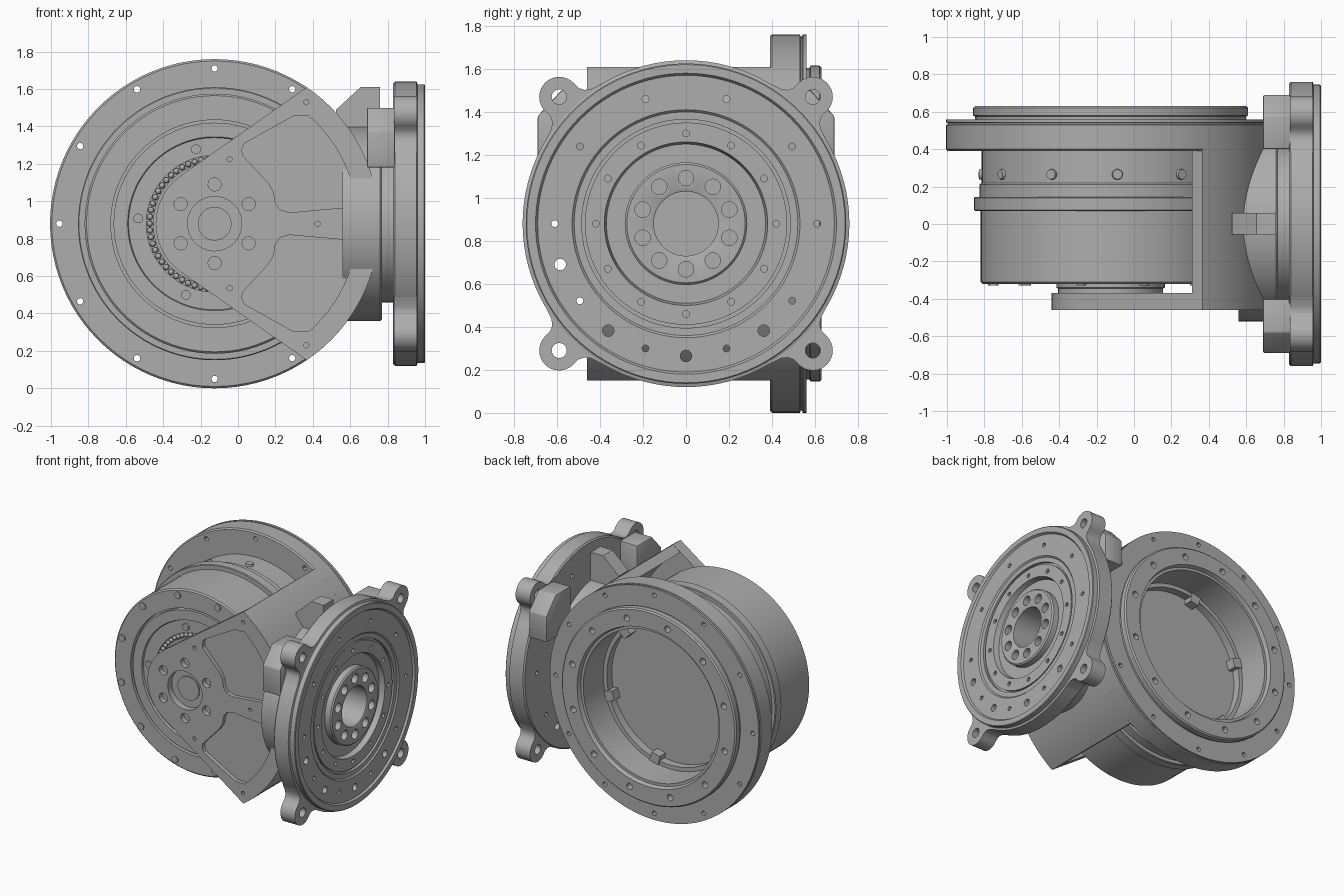
import bpy, bmesh
from math import sin, cos, pi, radians
from mathutils import Matrix, Vector

if "Cube" in bpy.data.objects:
    bpy.data.objects.remove(bpy.data.objects["Cube"])

CX, CZ = -0.125, 0.88          # drum axis runs along y, side flange axis along x
GREY = (0.42, 0.42, 0.42, 1)
metal = bpy.data.materials.new("grey metal")
metal.use_nodes = True
metal.diffuse_color = GREY
metal.node_tree.nodes["Principled BSDF"].inputs["Base Color"].default_value = GREY


def place(axis, u, v, a):
    """Face coordinates u, v and depth a to model space."""
    return Vector((CX + u, a, CZ + v)) if axis == "y" else Vector((a, u, CZ + v))


def polar(r, deg):
    return r * cos(radians(deg)), r * sin(radians(deg))


def arc(r, a, b, n, u=0, v=0):
    pts = [polar(r, a + (b - a) * i / n) for i in range(n + 1)]
    return [(u + p, v + q) for p, q in pts]


def add_prism(bm, axis, outline, a0, a1):
    rings = [[bm.verts.new(place(axis, u, v, a)) for u, v in outline] for a in (a0, a1)]
    n = len(outline)
    bm.faces.new(rings[0])
    bm.faces.new(rings[1][::-1])
    for i in range(n):
        j = (i + 1) % n
        bm.faces.new((rings[0][j], rings[0][i], rings[1][i], rings[1][j]))


def add_rods(bm, axis, radius, centres, a0, a1, n=20):
    for u, v in centres:
        add_prism(bm, axis, arc(radius, 0, 360 - 360 / n, n - 1, u, v), a0, a1)


def add_lathe(bm, axis, profile, n=96):
    rings = []
    for r, a in profile:
        rings.append([bm.verts.new(place(axis, *polar(r, 360 * i / n), a)) for i in range(n)])
    for k, ring in enumerate(rings):
        nxt = rings[(k + 1) % len(rings)]
        if profile[k][0] == profile[(k + 1) % len(rings)][0] == 0:
            continue
        for i in range(n):
            j = (i + 1) % n
            bm.faces.new((ring[i], ring[j], nxt[j], nxt[i]))
    bmesh.ops.remove_doubles(bm, verts=bm.verts, dist=1e-5)


def ring(r, n, start=0):
    return [polar(r, start + 360 * i / n) for i in range(n)]


def finish(name, bm, cutter=None, bevel=0):
    def to_object(label, b):
        bmesh.ops.dissolve_degenerate(b, edges=b.edges, dist=1e-6)
        bmesh.ops.recalc_face_normals(b, faces=b.faces)
        mesh = bpy.data.meshes.new(label)
        b.to_mesh(mesh)
        b.free()
        mesh.materials.append(metal)
        o = bpy.data.objects.new(label, mesh)
        bpy.context.collection.objects.link(o)
        return o
    ob = to_object(name, bm)
    bpy.ops.object.select_all(action="DESELECT")
    bpy.context.view_layer.objects.active = ob
    ob.select_set(True)
    if bevel:
        m = ob.modifiers.new("bevel", "BEVEL")
        m.width, m.segments = bevel, 2
        bpy.ops.object.modifier_apply(modifier="bevel")
    if cutter:
        c = to_object("cutter", cutter)
        c.hide_render = True
        m = ob.modifiers.new("holes", "BOOLEAN")
        m.object, m.operation, m.solver = c, "DIFFERENCE", "EXACT"
        bpy.ops.object.modifier_apply(modifier="holes")
        bpy.data.objects.remove(c)
    bpy.ops.object.shade_smooth_by_angle(angle=radians(30))
    return ob


# Drum housing: stepped front face, bands, rear flange and open rear cavity
drum = bmesh.new()
add_lathe(drum, "y", [
    (0, -.30), (.33, -.30), (.33, -.27), (.365, -.27), (.365, -.30), (.46, -.30), (.465, -.315),
    (.54, -.315), (.54, -.28), (.555, -.28), (.555, -.32), (.685, -.32), (.695, -.31), (.695, .07),
    (.725, .07), (.73, .075), (.73, .14), (.725, .145), (.70, .145), (.70, .21), (.69, .22),
    (.69, .39), (.87, .39), (.88, .40), (.88, .53), (.87, .533), (.87, .54), (.88, .543),
    (.88, .56), (.725, .56), (.725, .575), (.735, .58), (.735, .62), (.725, .63), (.60, .63),
    (.59, .60), (.57, .60), (.57, .36), (.54, .36), (.54, .30), (0, .30)])
cut = bmesh.new()
add_rods(cut, "y", .017, ring(.83, 12), .36, .6, 12)
add_rods(cut, "y", .024, ring(.66, 12, 14), .58, .7, 16)
finish("drum_housing", drum, cut)

# Screws on the drum face, and radial plugs around the side
screws = bmesh.new()
add_rods(screws, "y", .026, ring(.65, 12, 14), -.328, -.31, 16)
add_rods(screws, "y", .026, ring(.41, 5, 104), -.315, -.29, 16)
finish("face_screws", screws)
plugs = bmesh.new()
for k in range(12):
    p, q = polar(.69, 27 + 30 * k)
    turn = Vector((p, 0, q)).to_track_quat("Z", "Y").to_matrix().to_4x4()
    bmesh.ops.create_cone(plugs, cap_ends=True, segments=16, radius1=.032, radius2=.026, depth=.03,
                          matrix=Matrix.Translation(place("y", p, q, .265)) @ turn)
finish("side_plugs", plugs)

# Ball bearing on the drum face
balls = bmesh.new()
for u, v in ring(.3475, 60):
    bmesh.ops.create_icosphere(balls, subdivisions=2, radius=.016,
                               matrix=Matrix.Translation(place("y", u, v, -.292)))
finish("bearing_balls", balls)

# Small lugs and a post inside the rear cavity
lugs = bmesh.new()
for k in range(6):
    t = 44 + 60 * k
    add_prism(lugs, "y", [polar(.58, t - 4), polar(.58, t + 4), polar(.50, t + 4), polar(.50, t - 4)],
              .29, .37)
finish("cavity_lugs", lugs)

# Tangential clamp block at the lower left of the drum
clamp = bmesh.new()
d = Vector(polar(1, 230))
t = Vector((-d.y, d.x))
block = [d * r + t * s for r, s in ((.64, -.34), (.76, -.36), (.80, -.24), (.80, .24), (.76, .36), (.64, .34))]
add_prism(clamp, "y", block, .22, .36)
cut = bmesh.new()
add_rods(cut, "y", .045, [d * .745 - t * .22, d * .745 + t * .22], .2, .3)
add_prism(cut, "y", [d * r + t * s for r, s in ((.73, -.21), (.76, -.21), (.76, .21), (.73, .21))], .19, .28)
finish("clamp_block", clamp, cut)

# Fork arm: wedge plate tapering to the hub, with two pockets
R, HUB, HALF = .88, .315, 56
plate = bmesh.new()
add_prism(plate, "y", arc(HUB, 125, 235, 28) + arc(R, -HALF, HALF, 40), -.46, -.37)
pocket = [(.145, .40), (.16, .43), (.42, .575)] + arc(.765, 49, 9, 14)
pocket += [(.74, .09), (.40, .06), (.35, .075), (.325, .11), (.315, .17), (.29, .215), (.15, .365)]
cut = bmesh.new()
for side in (1, -1):
    add_prism(cut, "y", [(u, v * side) for u, v in pocket], -.5, -.43)
add_rods(cut, "y", .145, [(0, 0)], -.5, -.41, 40)
add_rods(cut, "y", .09, [(0, 0)], -.42, -.3, 32)
add_rods(cut, "y", .035, ring(.21, 6, 30) + [(0, .21)], -.5, -.42)
add_rods(cut, "y", .014, [(.08, .345), (.08, -.345), (.49, .65), (.49, -.65), (.55, 0), (.78, 0)],
         -.5, -.42, 12)
finish("fork_plate", plate, cut)

# Curved wall joining the fork plate to the rear flange
wall = bmesh.new()
add_prism(wall, "y", arc(R, -HALF, HALF, 40) + arc(.81, 57.6, -57.6, 40), -.40, .40)
finish("fork_wall", wall)

# Hub between drum and fork, with a hollow shaft and a small bearing
hub = bmesh.new()
add_lathe(hub, "y", [(.04, -.40), (.055, -.40), (.055, -.35), (.085, -.35), (.09, -.375),
                     (.28, -.375), (.28, -.345), (.29, -.34), (.29, -.29), (.04, -.29)], 64)
finish("hub", hub)
balls = bmesh.new()
for u, v in ring(.072, 12):
    bmesh.ops.create_icosphere(balls, subdivisions=2, radius=.016,
                               matrix=Matrix.Translation(place("y", u, v, -.37)))
finish("hub_balls", balls)

# Neck growing out of the curved wall, with ribs above and below its centre
neck = bmesh.new()
add_lathe(neck, "x", [(0, .66), (0, .77), (.51, .77), (.52, .76), (.52, .56), (.40, .56), (.40, .66)])
finish("neck", neck)
rib = bmesh.new()
add_prism(rib, "y", [(.65, .50), (.65, .61), (.78, .73), (.885, .73), (.885, .40), (.75, .40)], -.055, .06)
finish("neck_rib", rib)

# Side flange: lathed face with grooves, recess, hub and bore
flange = bmesh.new()
add_lathe(flange, "x", [
    (0, .78), (.15, .78), (.15, .98), (.16, .985), (.275, .985), (.285, .975), (.285, .93),
    (.37, .93), (.38, .97), (.47, .97), (.47, .955), (.485, .955), (.485, .975), (.52, .975),
    (.53, .985), (.69, .985), (.70, 1.0), (.74, 1.0), (.745, .995), (.745, .96), (.76, .955),
    (.76, .84), (.75, .83), (.42, .83), (.42, .75), (0, .75)])
cut = bmesh.new()
add_rods(cut, "x", .036, ring(.212, 10, 18), .92, 1.1)
add_rods(cut, "x", .016, ring(.42, 12), .94, 1.1, 12)
add_rods(cut, "x", .016, ring(.61, 10, 0), .8, 1.1, 12)
add_rods(cut, "x", .027, [polar(.615, a) for a in (198, 234, 270, 306)], .8, 1.1, 16)
finish("side_flange", flange, cut)

# Four ears with bolt holes around the side flange
for label, angle in (("rear_top", 45), ("front_top", 135), ("front_bottom", 225), ("rear_bottom", 315)):
    ear, cut = bmesh.new(), bmesh.new()
    half = [(.80, .093), (.775, .105), (.755, .13), (.735, .19)]
    shape = [(u, -v) for u, v in half[::-1]] + arc(.093, -90, 90, 16, .834) + half + [(.6, 0)]
    turn = Matrix.Rotation(radians(angle), 2)
    add_prism(ear, "x", [turn @ Vector(p) for p in shape], .835, .957)
    add_rods(cut, "x", .035, [polar(.834, angle)], .8, 1.0)
    finish("ear_" + label, ear, cut)

# Blocks behind the two upper ears
for label, side in (("front", -1), ("rear", 1)):
    block = bmesh.new()
    add_prism(block, "x", [(side * u, v) for u, v in ((.40, .30), (.69, .30), (.69, .50), (.58, .62), (.40, .62))],
              .69, .84)
    finish(label + "_block", block, bevel=.008)
